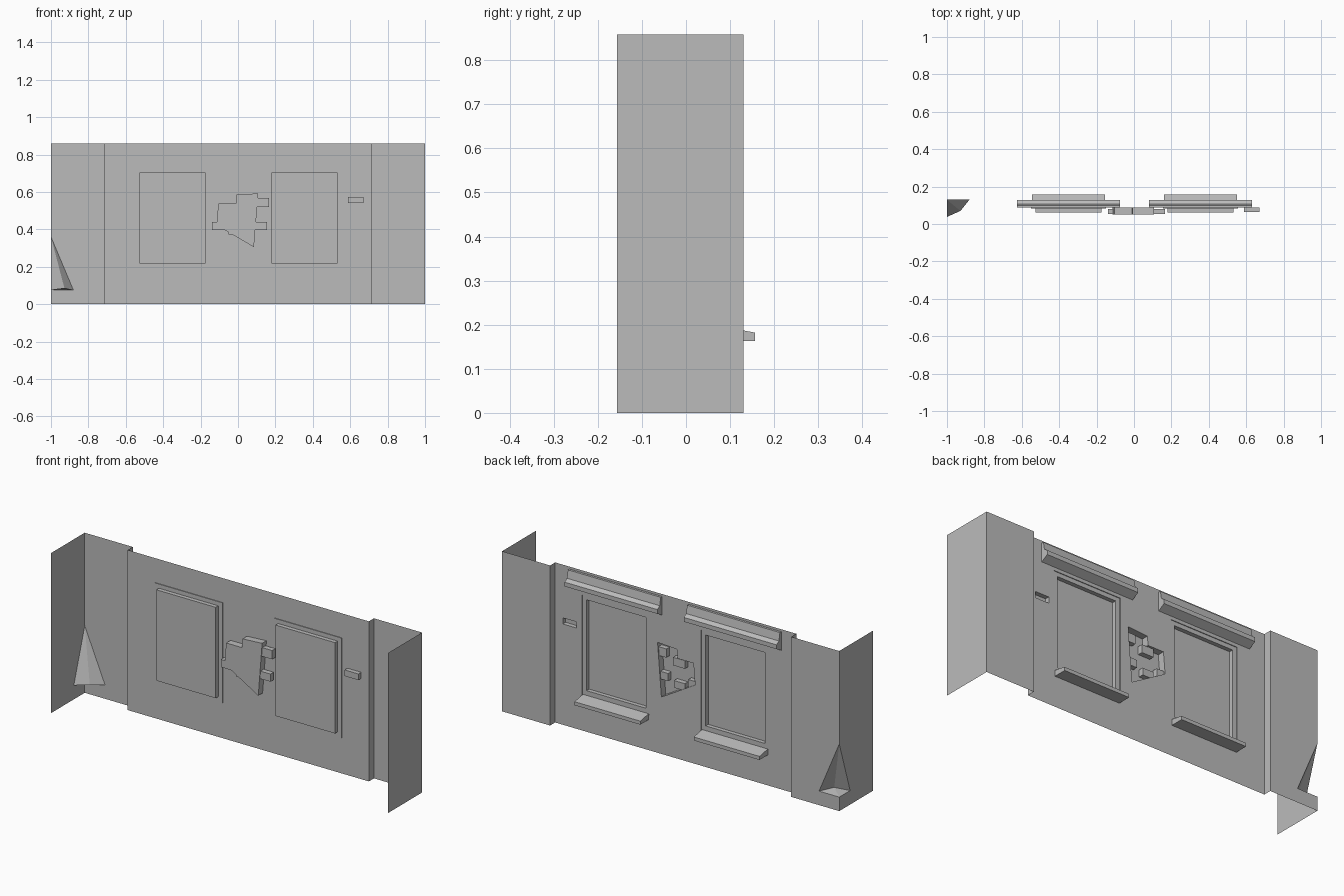
import bpy
import bmesh
from mathutils import Vector

cube = bpy.data.objects.get("Cube")
if cube:
    bpy.data.objects.remove(cube)

# One plain plaster colour
plaster = bpy.data.materials.new("plaster_grey")
plaster.use_nodes = True
GREY = (0.5, 0.5, 0.5, 1)
plaster.diffuse_color = GREY
plaster.node_tree.nodes["Principled BSDF"].inputs["Base Color"].default_value = GREY

TOP = 0.858      # wall height
FACE = 0.087     # main wall plane
REAR = 0.13      # side bay plane
NEAR = -0.157    # free edge of the end walls
BAY = 0.715      # where the main wall steps back


def finish(name, bm):
    mesh = bpy.data.meshes.new(name)
    bm.to_mesh(mesh)
    bm.free()
    mesh.materials.append(plaster)
    obj = bpy.data.objects.new(name, mesh)
    bpy.context.collection.objects.link(obj)
    return obj


def sheet(name, polygons, outward):
    """Flat polygons, each turned to face the outward direction."""
    bm = bmesh.new()
    for points in polygons:
        face = bm.faces.new([bm.verts.new(p) for p in points])
        face.normal_update()
        if face.normal.dot(Vector(outward)) < 0:
            face.normal_flip()
    return finish(name, bm)


def rect(x0, x1, z0, z1):
    return [(x0, z0), (x1, z0), (x1, z1), (x0, z1)]


def pierced_wall(name, outline, holes, y):
    """Flat wall sheet with openings."""
    bm = bmesh.new()
    for loop in [outline] + holes:
        verts = [bm.verts.new((x, y, z)) for x, z in loop]
        for a, b in zip(verts, verts[1:] + verts[:1]):
            bm.edges.new((a, b))
    bmesh.ops.triangle_fill(bm, edges=bm.edges[:], use_beauty=True, normal=(0, 1, 0))
    for face in bm.faces:
        face.normal_update()
        if face.normal.y < 0:
            face.normal_flip()
    return finish(name, bm)


def tray(name, rings):
    """Stepped recess: (outline, y) rings joined in order, last one filled."""
    bm = bmesh.new()
    loops = [[bm.verts.new((x, y, z)) for x, z in loop] for loop, y in rings]
    for a, b in zip(loops, loops[1:]):
        for i in range(len(a)):
            j = (i + 1) % len(a)
            bm.faces.new((a[i], a[j], b[j], b[i]))
    bm.faces.new(loops[-1])
    bmesh.ops.recalc_face_normals(bm, faces=bm.faces[:])
    bm.normal_update()
    if max(bm.faces, key=lambda f: abs(f.normal.y) * f.calc_area()).normal.y < 0:
        bmesh.ops.reverse_faces(bm, faces=bm.faces[:])
    return finish(name, bm)


def moulding(name, profile, x0, x1):
    """Closed y-z profile extruded along x."""
    bm = bmesh.new()
    face = bm.faces.new([bm.verts.new((x0, y, z)) for y, z in profile])
    ext = bmesh.ops.extrude_face_region(bm, geom=[face])
    moved = [v for v in ext["geom"] if isinstance(v, bmesh.types.BMVert)]
    bmesh.ops.translate(bm, verts=moved, vec=(x1 - x0, 0, 0))
    bmesh.ops.recalc_face_normals(bm, faces=bm.faces[:])
    return finish(name, bm)


# Windows: frame step, sunken pane, sill and lintel
SILL = [(FACE, 0.195), (0.157, 0.182), (0.157, 0.163), (FACE, 0.163)]
LINTEL = [(FACE, 0.845), (0.099, 0.845), (0.107, 0.803), (0.127, 0.79),
          (0.127, 0.767), (FACE, 0.745)]
openings = []
for side, cx in (("right", -0.351), ("left", 0.356)):
    outer = rect(cx - 0.2, cx + 0.2, 0.19, 0.727)
    inner = rect(cx - 0.176, cx + 0.176, 0.218, 0.705)
    openings.append(outer)
    tray(side + "_window", [(outer, FACE), (outer, 0.083), (inner, 0.083), (inner, 0.061)])
    moulding(side + "_sill", SILL, cx - 0.195, cx + 0.195)
    moulding(side + "_lintel", LINTEL, cx - 0.275, cx + 0.275)

# Broken plaster patch with brick ends reaching into it
patch = [(-0.115, 0.422), (0.085, 0.305), (0.108, 0.592), (-0.008, 0.585),
         (-0.012, 0.537), (-0.105, 0.537)]
tray("plaster_hole", [(patch, FACE), (patch, 0.05)])
bricks = [rect(0.06, 0.165, 0.52, 0.567), rect(0.05, 0.155, 0.397, 0.438),
          rect(-0.14, -0.07, 0.397, 0.438), rect(-0.05, 0.015, 0.372, 0.41),
          rect(-0.05, 0.02, 0.49, 0.533)]
for i, ((x0, z0), _, (x1, z1), _) in enumerate(bricks):
    moulding("brick_%d" % (i + 1), [(0.054, z0), (0.081, z0), (0.081, z1), (0.054, z1)], x0, x1)

# Single missing brick
slot = rect(0.588, 0.67, 0.54, 0.573)
tray("missing_brick", [(slot, FACE), (slot, 0.063)])

pierced_wall("main_wall", rect(-BAY, BAY, 0, TOP), openings + [patch, slot], FACE)

# Steps from the main wall back to the side bays
for side, s in (("right", -1), ("left", 1)):
    sheet(side + "_wall_step",
          [[(s * BAY, y, z) for y, z in rect(FACE, REAR, 0, TOP)]], (-s, 0, 0))

# Intact left bay and end wall
sheet("left_bay", [[(x, REAR, z) for x, z in rect(BAY, 1, 0, TOP)]], (0, 1, 0))
sheet("left_end_wall", [[(1, y, z) for y, z in rect(NEAR, REAR, 0, TOP)]], (1, 0, 0))

# Right bay and end wall, cut away around the chipped corner
PEAK, BASE = 0.36, 0.075


def chipped(far, corner, cut):
    return [(far, 0), (far, TOP), (corner, TOP), (corner, PEAK),
            (cut, BASE), (corner, BASE), (corner, 0)]


sheet("right_bay", [[(x, REAR, z) for x, z in chipped(-BAY, -1, -0.88)]], (0, 1, 0))
sheet("right_end_wall", [[(-1, y, z) for y, z in chipped(NEAR, REAR, 0.038)]], (-1, 0, 0))

# Dented faces inside the chipped corner
peak = (-1, REAR, PEAK)
along_bay = (-0.88, REAR, BASE)
along_end = (-1, 0.038, BASE)
corner = (-1, REAR, BASE)
deep = (-0.928, 0.07, 0.085)
sheet("corner_chip", [[peak, along_bay, deep], [peak, deep, along_end]], (-1, 1, 0))
sheet("corner_chip_floor", [[corner, along_bay, deep], [corner, deep, along_end]], (0, 0, 1))
